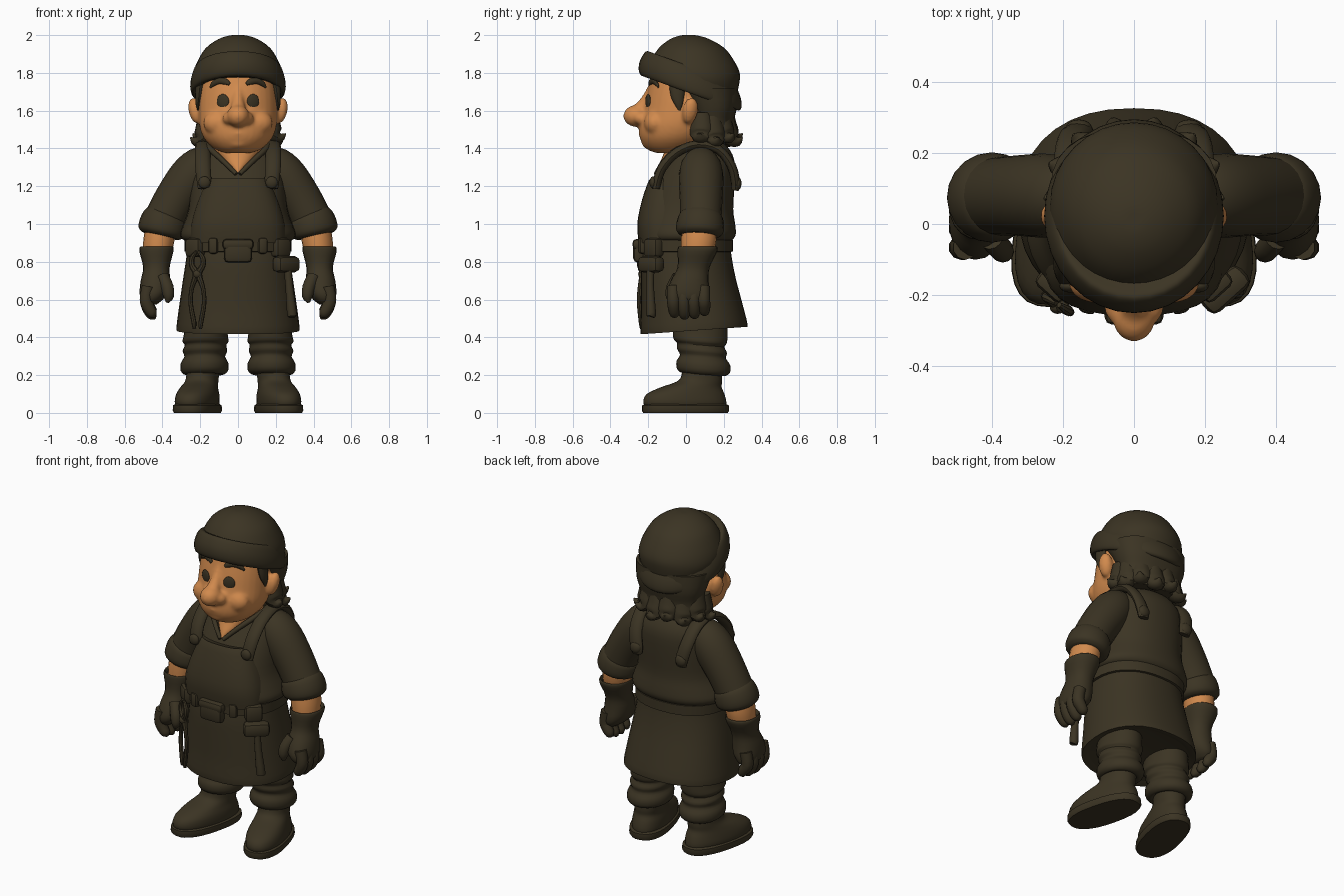
import bpy, bmesh, math
from mathutils import Vector, Matrix


def material(name, rgb):
    m = bpy.data.materials.new(name)
    m.diffuse_color = (*rgb, 1)
    return m


CLOTH = material("dark olive brown", (0.044, 0.034, 0.017))
SKIN = material("warm skin", (0.64, 0.255, 0.075))


def finish(name, bm, mat, mirror=False, angle=40):
    bmesh.ops.recalc_face_normals(bm, faces=bm.faces)
    me = bpy.data.meshes.new(name)
    bm.to_mesh(me)
    bm.free()
    me.materials.append(mat)
    ob = bpy.data.objects.new(name, me)
    bpy.context.collection.objects.link(ob)
    bpy.ops.object.select_all(action='DESELECT')
    ob.select_set(True)
    bpy.context.view_layer.objects.active = ob
    bpy.ops.object.shade_smooth_by_angle(angle=math.radians(angle))
    if mirror:
        ob.modifiers.new("mirror", 'MIRROR').use_mirror_merge = False
    return ob


def spline(rows, k):
    """Catmull-Rom resampling of equal-length tuples."""
    out = []
    for i in range(len(rows) - 1):
        p = [rows[max(0, min(len(rows) - 1, i + j))] for j in (-1, 0, 1, 2)]
        for s in range(k):
            t = s / k
            out.append(tuple(0.5 * (2 * b + (c - a) * t + (2 * a - 5 * b + 4 * c - d) * t * t
                                    + (3 * b - a - 3 * c + d) * t ** 3) for a, b, c, d in zip(*p)))
    return out + [tuple(rows[-1])]


def skin_rings(bm, rings):
    vs = [[bm.verts.new(p) for p in r] for r in rings]
    n = len(vs[0])
    for a, b in zip(vs, vs[1:]):
        for i in range(n):
            bm.faces.new((a[i], a[(i + 1) % n], b[(i + 1) % n], b[i]))
    bm.faces.new(vs[0])
    bm.faces.new(vs[-1])


def loft(name, rows, mat, e=2.0, n=28, k=3, slope=0.0, mirror=False):
    """Stacked rings (z, cx, cy, rx, ry); e squares them off, slope tilts them in y."""
    rings = []
    for z, cx, cy, rx, ry in spline(rows, k):
        r = []
        for i in range(n):
            c, s = math.cos(math.tau * i / n), math.sin(math.tau * i / n)
            x = cx + rx * math.copysign(abs(c) ** (2 / e), c)
            y = cy + ry * math.copysign(abs(s) ** (2 / e), s)
            r.append((x, y, z + slope * y))
        rings.append(r)
    bm = bmesh.new()
    skin_rings(bm, rings)
    return finish(name, bm, mat, mirror)


def tube(name, rows, mat, n=12, k=3, side=(0, 1, 0), flat=1.0, mirror=False):
    """Swept round section (x, y, z, r); flat scales the section along the side axis."""
    pts = spline(rows, k)
    rings = []
    for i, p in enumerate(pts):
        a, b = pts[max(0, i - 1)], pts[min(len(pts) - 1, i + 1)]
        t = (Vector(b[:3]) - Vector(a[:3])).normalized()
        u = Vector(side)
        u = (u - t * u.dot(t)).normalized()
        v = t.cross(u)
        rings.append([Vector(p[:3]) + p[3] * (u * flat * math.cos(math.tau * j / n)
                      + v * math.sin(math.tau * j / n)) for j in range(n)])
    bm = bmesh.new()
    skin_rings(bm, rings)
    return finish(name, bm, mat, mirror)


def ball(name, loc, size, mat, mirror=False, rot=(0, 0, 0)):
    bm = bmesh.new()
    bmesh.ops.create_uvsphere(bm, u_segments=20, v_segments=12, radius=1)
    m = Matrix.Translation(loc)
    for ang, ax in zip(rot, 'XYZ'):
        m = m @ Matrix.Rotation(math.radians(ang), 4, ax)
    bm.transform(m @ Matrix.Diagonal((*size, 1)))
    return finish(name, bm, mat, mirror)


def block(name, loc, size, mat, bevel=0.015, yaw=0):
    bm = bmesh.new()
    bmesh.ops.create_cube(bm, size=1)
    bm.transform(Matrix.Diagonal((*size, 1)))
    bmesh.ops.bevel(bm, geom=bm.edges[:], offset=bevel, segments=2, affect='EDGES', profile=0.5)
    bm.transform(Matrix.Translation(loc) @ Matrix.Rotation(math.radians(yaw), 4, 'Z'))
    return finish(name, bm, mat)


# Head with nose, cheeks and ears blended into one surface
parts = [loft("head", [(1.375, 0, -.09, .06, .06), (1.395, 0, -.08, .12, .125), (1.45, 0, -.06, .178, .183),
                       (1.52, 0, -.04, .205, .208), (1.60, 0, -.03, .208, .195), (1.70, 0, -.02, .203, .185),
                       (1.80, 0, 0, .19, .18), (1.86, 0, 0, .15, .15)], SKIN, e=2.05, n=32),
         ball("nose_bulb", (0, -.264, 1.572), (.06, .068, .058), SKIN),
         tube("nose_bridge", [(0, -.18, 1.73, .02), (0, -.208, 1.66, .03), (0, -.25, 1.59, .045)], SKIN),
         ball("lower_lip", (0, -.222, 1.478), (.07, .03, .02), SKIN),
         ball("chin", (0, -.185, 1.43), (.07, .05, .035), SKIN)]
for sx in (1, -1):
    parts += [ball("nostril", (sx * .05, -.24, 1.56), (.032, .038, .034), SKIN),
              ball("cheek", (sx * .105, -.165, 1.535), (.08, .058, .065), SKIN),
              ball("ear", (sx * .225, .022, 1.60), (.036, .042, .072), SKIN, rot=(-10, sx * 12, sx * 20))]
bpy.ops.object.select_all(action='DESELECT')
for p in parts:
    p.select_set(True)
head = parts[0]
bpy.context.view_layer.objects.active = head
bpy.ops.object.join()
mod = head.modifiers.new("blend", 'REMESH')
mod.mode, mod.voxel_size, mod.use_smooth_shade = 'VOXEL', .01, True
mod = head.modifiers.new("soften", 'SMOOTH')
mod.factor, mod.iterations = .5, 7
bpy.context.view_layer.update()


def face_y(x, z):
    return head.ray_cast(Vector((x, -1, z)), Vector((0, 1, 0)))[1].y


ball("eye", (.08, face_y(.08, 1.65), 1.65), (.034, .009, .038), CLOTH, True, (0, 0, 20))
tube("eyebrow", [(x, face_y(x, z) - .003, z, r) for x, z, r in
                 ((.045, 1.74, .008), (.065, 1.753, .016), (.10, 1.757, .017), (.132, 1.74, .013), (.147, 1.722, .005))],
     CLOTH, mirror=True, flat=.7)

# Hair
loft("hair_back", [(1.72, 0, .10, .235, .17), (1.62, 0, .135, .218, .135), (1.54, 0, .14, .195, .112),
                   (1.47, 0, .135, .20, .118), (1.43, 0, .13, .185, .11)], CLOTH, e=2.3)
for i in range(8):
    a = math.radians(-8 + 196 * i / 7)
    c, s, d = math.cos(a), math.sin(a), .02 * (i % 2) + .008
    tube("hair_lock", [(r * c, .10 + q * s, z - d, w) for r, q, z, w in
                       ((.18, .12, 1.60, .035), (.18, .125, 1.52, .05), (.197, .15, 1.478, .044),
                        (.228, .18, 1.466, .026), (.255, .205, 1.487, .003))], CLOTH, n=10, side=(-s, c, 0), flat=1.3)
tube("sideburn", [(.20, -.045, 1.74, .045), (.207, -.045, 1.68, .036), (.212, -.038, 1.635, .022), (.212, -.035, 1.60, .004)],
     CLOTH, side=(1, 0, 0), flat=.55, mirror=True)

# Rolled cap
loft("cap_dome", [(1.69, 0, .10, .20, .17), (1.75, 0, .065, .232, .218), (1.80, 0, .04, .236, .244),
                  (1.86, 0, .035, .215, .222), (1.93, 0, .03, .172, .175), (1.978, 0, .02, .105, .105),
                  (1.998, 0, .015, .045, .045), (2.0, 0, .015, .005, .005)], CLOTH, n=32)
loft("cap_band", [(1.71, 0, .02, .212, .22), (1.70, 0, .02, .24, .255), (1.722, 0, .022, .252, .272),
                  (1.77, 0, .022, .25, .268), (1.82, 0, .022, .234, .246), (1.842, 0, .022, .216, .226),
                  (1.838, 0, .022, .195, .20)], CLOTH, n=32, slope=-.36)

# Neck and shirt
loft("neck", [(1.27, 0, -.14, .006, .022), (1.31, 0, -.092, .05, .055), (1.355, 0, -.025, .10, .10),
              (1.41, 0, .01, .15, .115), (1.45, 0, .02, .13, .11)], SKIN)
loft("shirt", [(1.435, 0, .09, .11, .085), (1.415, 0, .085, .165, .13), (1.34, 0, .08, .225, .175),
               (1.22, 0, .045, .25, .212), (1.08, 0, .015, .262, .235), (1.0, 0, .01, .288, .25),
               (.95, 0, .008, .305, .256), (.92, 0, .005, .295, .245), (.905, 0, .005, .26, .22)], CLOTH, e=2.2, n=36)
tube("collar", [(.11, .15, 1.425, .014), (.165, .06, 1.425, .015), (.145, -.045, 1.395, .015), (.08, -.115, 1.335, .014),
                (.01, -.16, 1.265, .011)], CLOTH, mirror=True)

# Sleeves, forearms and gloves
tube("sleeve", [(.13, .08, 1.345, .07), (.19, .08, 1.31, .105), (.25, .08, 1.245, .118), (.33, .08, 1.13, .113),
                (.385, .078, 1.03, .11)], CLOTH, n=20, mirror=True)
tube("sleeve_cuff", [(.375, .078, 1.055, .10), (.383, .077, 1.035, .118), (.398, .075, .99, .127), (.406, .073, .955, .122),
                     (.41, .072, .937, .10)], CLOTH, n=20, mirror=True)
loft("forearm", [(1.0, .405, .07, .08, .09), (.92, .418, .068, .083, .094), (.84, .427, .06, .075, .085)],
     SKIN, n=20, mirror=True)
loft("glove", [(.86, .43, .06, .075, .085), (.88, .43, .062, .086, .102), (.855, .432, .06, .09, .105),
               (.77, .432, .04, .07, .085), (.70, .437, .02, .078, .10), (.64, .445, .012, .076, .112),
               (.60, .455, .012, .058, .105), (.575, .46, .012, .03, .08)], CLOTH, n=20, e=2.2, mirror=True)
for i in range(4):
    y = -.066 + .053 * i
    d = (.01, 0, .004, .02)[i]
    tube("finger", [(.475, y, .67, .035), (.487, y, .60, .035), (.472, y + .003, .545 + d, .033),
                    (.45, y + .005, .512 + d, .026), (.438, y + .005, .498 + d, .006)], CLOTH, n=10, mirror=True)
tube("thumb", [(.40, -.04, .72, .035), (.375, -.07, .665, .034), (.368, -.08, .615, .028), (.375, -.085, .585, .008)],
     CLOTH, mirror=True)

# Apron skirt, bib and shoulder straps
loft("apron_skirt", [(.93, 0, .005, .262, .225), (.82, 0, .002, .274, .238), (.70, 0, .012, .292, .25),
                     (.56, 0, .03, .312, .268), (.445, 0, .042, .326, .284), (.435, 0, .042, .315, .27),
                     (.445, 0, .04, .28, .24)], CLOTH, e=2.3, n=36, slope=.07)
loft("apron_bib", [(1.235, 0, -.09, .15, .09), (1.23, 0, -.095, .165, .102), (1.12, 0, -.095, .215, .14),
                   (1.0, 0, -.10, .25, .158), (.90, 0, -.10, .255, .15)], CLOTH, e=2.6)
tube("shoulder_strap", [(.175, -.16, 1.19, .022), (.185, -.13, 1.29, .024), (.187, -.05, 1.378, .024), (.185, .06, 1.42, .024),
                        (.185, .17, 1.395, .024), (.175, .24, 1.31, .024), (.155, .262, 1.22, .024), (.15, .26, 1.18, .02)],
     CLOTH, side=(1, 0, 0), flat=1.7, mirror=True)
ball("strap_button_back", (.155, .272, 1.215), (.036, .022, .036), CLOTH, True)
ball("strap_button_front", (.178, -.175, 1.22), (.032, .018, .032), CLOTH, True)

# Belt with buckle and pouches
loft("belt", [(.85, 0, 0, .262, .225), (.855, 0, 0, .284, .25), (.915, 0, 0, .284, .25), (.92, 0, 0, .262, .225)],
     CLOTH, e=2.3, n=36, k=1)
block("belt_buckle_pouch", (0, -.25, .855), (.15, .06, .12), CLOTH, .025)
block("buckle_flap", (0, -.253, .893), (.165, .06, .055), CLOTH, .02)
for sx in (1, -1):
    block("belt_pouch", (sx * .225, -.17, .875), (.10, .07, .10), CLOTH, .02, yaw=sx * 42)
    block("belt_loop", (sx * .13, -.232, .885), (.05, .04, .085), CLOTH, .015, yaw=sx * 15)

# Hammer hanging on the belt
block("hammer_head", (.255, -.185, .787), (.15, .075, .085), CLOTH, .025, yaw=42)
tube("hammer_handle", [(.26, -.185, .80, .022), (.27, -.19, .68, .02), (.285, -.185, .53, .026), (.287, -.185, .51, .02)], CLOTH)

# Pliers hanging on the belt
for sx in (1, -1):
    def pl(d, z, r):
        return (-.215 + sx * d * .85, -.225 - sx * d * .55, z, r)
    tube("pliers_arm", [pl(.005, .855, .008), pl(.033, .82, .014), pl(.034, .78, .015), pl(.008, .735, .018),
                        pl(.035, .66, .012), pl(.042, .58, .012), pl(.022, .48, .013), pl(.02, .445, .008)], CLOTH, n=8)
ball("pliers_pivot", (-.215, -.235, .735), (.022, .018, .022), CLOTH)

# Baggy trousers with folds
loft("trouser_leg", [(.55, .165, .075, .11, .14), (.43, .17, .075, .115, .145), (.385, .172, .075, .122, .14),
                     (.365, .172, .078, .11, .125), (.335, .175, .085, .118, .132), (.305, .176, .09, .108, .122),
                     (.27, .177, .092, .126, .142), (.23, .178, .092, .125, .14), (.21, .18, .09, .10, .11),
                     (.23, .18, .09, .07, .08)], CLOTH, n=24, slope=-.08, mirror=True)

# Boots and soles, toes turned outward
TURN = (Matrix.Translation((.19, .09, 0)) @ Matrix.Rotation(math.radians(14), 4, 'Z')
        @ Matrix.Translation((-.19, -.09, 0)))
boot = loft("boot", [(.03, .192, -.005, .10, .218), (.06, .192, -.01, .106, .225), (.10, .19, -.005, .102, .21),
                     (.135, .19, .025, .092, .165), (.165, .188, .07, .085, .122), (.20, .186, .085, .084, .108),
                     (.28, .184, .09, .086, .108)], CLOTH, e=2.2, mirror=True)
sole = loft("boot_sole", [(0, .192, -.006, .108, .228), (.012, .192, -.006, .115, .235), (.04, .192, -.006, .113, .233),
                          (.048, .192, -.006, .10, .215)], CLOTH, e=2.4, k=1, mirror=True)
for ob in (boot, sole):
    ob.data.transform(TURN)
